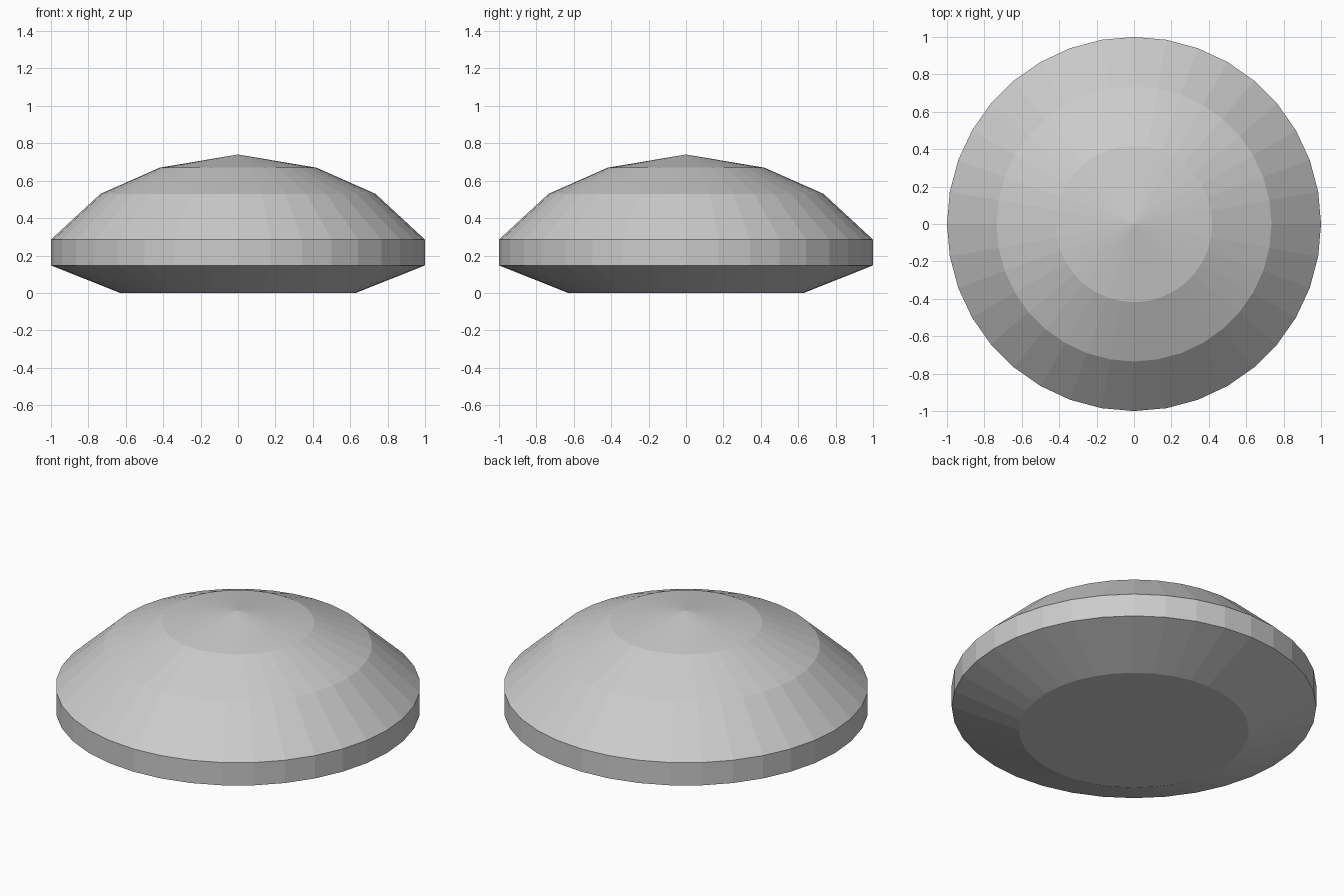
import bpy, bmesh, math

if "Cube" in bpy.data.objects:
    bpy.data.objects.remove(bpy.data.objects["Cube"])

SIDES = 36

# Painted surface
grey = bpy.data.materials.new("light_grey")
grey.diffuse_color = (0.6, 0.6, 0.6, 1)
grey.use_nodes = True
grey.node_tree.nodes["Principled BSDF"].inputs["Base Color"].default_value = grey.diffuse_color

# Cross-section as (radius, height): base, rim, dome shoulders
profile = [(0.63, 0), (1, 0.147), (1, 0.285), (0.735, 0.53), (0.418, 0.67)]
APEX = 0.74

bm = bmesh.new()
rings = []
for r, z in profile:
    rings.append([bm.verts.new((r * math.cos(math.tau * i / SIDES),
                                r * math.sin(math.tau * i / SIDES), z))
                  for i in range(SIDES)])

# Side bands
for low, high in zip(rings, rings[1:]):
    for i in range(SIDES):
        j = (i + 1) % SIDES
        bm.faces.new((low[i], low[j], high[j], high[i]))

# Flat underside and pointed cap
bm.faces.new(rings[0][::-1])
tip = bm.verts.new((0, 0, APEX))
for i in range(SIDES):
    bm.faces.new((rings[-1][i], rings[-1][(i + 1) % SIDES], tip))

mesh = bpy.data.meshes.new("domed_disc")
bm.to_mesh(mesh)
bm.free()
mesh.materials.append(grey)
disc = bpy.data.objects.new("domed_disc", mesh)
bpy.context.collection.objects.link(disc)
